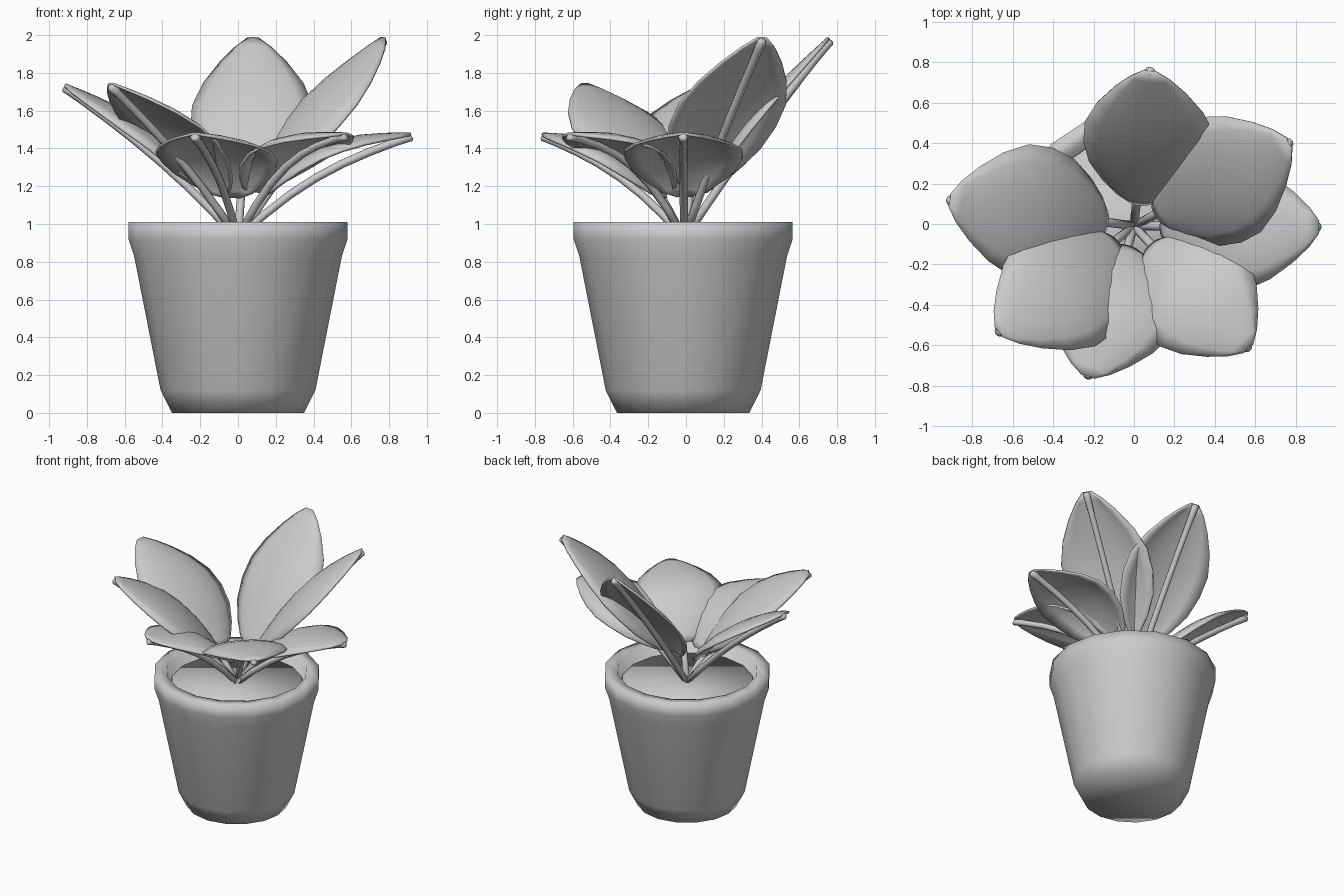
import bpy, math
from mathutils import Vector

cube = bpy.data.objects.get("Cube")
if cube:
    bpy.data.objects.remove(cube, do_unlink=True)

grey = bpy.data.materials.new("plain_grey")
grey.use_nodes = True
COLOUR = (0.6, 0.6, 0.6, 1)
grey.diffuse_color = COLOUR
grey.node_tree.nodes["Principled BSDF"].inputs["Base Color"].default_value = COLOUR


def loft(name, rows, closed=False, capped=False):
    """Skin rows of points into a smooth mesh object."""
    n = len(rows[0])
    verts = [p for row in rows for p in row]
    faces = []
    for i in range(len(rows) - 1):
        for j in range(n if closed else n - 1):
            k = (j + 1) % n
            faces.append((i * n + j, i * n + k, (i + 1) * n + k, (i + 1) * n + j))
    if capped:
        faces.append(tuple(reversed(range(n))))
        faces.append(tuple(range(len(verts) - n, len(verts))))
    mesh = bpy.data.meshes.new(name)
    mesh.from_pydata(verts, [], faces)
    mesh.shade_smooth()
    mesh.materials.append(grey)
    obj = bpy.data.objects.new(name, mesh)
    bpy.context.collection.objects.link(obj)
    return obj


def ring(centre, radius, u, v, sides):
    turns = [2 * math.pi * k / sides for k in range(sides)]
    return [centre + radius * (math.cos(a) * u + math.sin(a) * v) for a in turns]


X, Y, Z = Vector((1, 0, 0)), Vector((0, 1, 0)), Vector((0, 0, 1))
CENTRE = Vector((0, -0.015, 0))
BASE = Vector((0, -0.01, 0.92))


def lathe(name, profile, sides=16):
    rows = [ring(CENTRE + z * Z, r, X, Y, sides) for r, z in profile]
    return loft(name, rows, closed=True, capped=True)


# Pot with a straight rim, and the soil inside
lathe("pot", [(0.35, 0), (0.41, 0.12), (0.55, 0.83), (0.58, 0.92),
              (0.58, 1.01), (0.49, 1.01), (0.46, 0.9)])
lathe("soil", [(0.465, 0.9), (0.46, 0.93)])

# Half width of a blade against the fraction of the leaf length
WIDTHS = [(0.19, 0.04), (0.23, 0.12), (0.3, 0.2), (0.4, 0.28), (0.52, 0.32),
          (0.64, 0.32), (0.76, 0.265), (0.87, 0.18), (0.95, 0.1), (1.0, 0.03)]
COLUMNS = 8


def leaf(name, tip, arch, lift, scale=1.0, shift=0.0):
    tip = Vector(tip)
    reach = tip - BASE
    side = Vector((-reach.y, reach.x, 0)).normalized()
    normal = reach.cross(side).normalized()

    def spine(t):
        return BASE + reach * t + Z * arch * math.sin(math.pi * t ** 0.85)

    # Stem running under the blade up to a small knob at the tip
    stations = [0, 0.15, 0.3, 0.45, 0.6, 0.75, 0.88, 0.95, 0.99, 1.0]
    radii = [0.022] * 7 + [0.024, 0.026, 0.016]
    loft(name + "_stem", [ring(spine(t), r, side, normal, 8)
                          for t, r in zip(stations, radii)], closed=True, capped=True)

    # Domed blade, raised above the stem in the middle
    rows = []
    for t, half in WIDTHS:
        rise = 0.015 + lift * math.sin(math.pi * t)
        row = []
        for k in range(COLUMNS + 1):
            u = 2 * k / COLUMNS - 1
            across = half * scale * u + shift * math.sin(math.pi * t)
            drop = 0.2 * half * scale * abs(u) ** 2.5
            row.append(spine(t) + side * across + normal * (rise - drop))
        rows.append(row)
    blade = loft(name + "_blade", rows)
    shell = blade.modifiers.new("thickness", "SOLIDIFY")
    shell.thickness = 0.014
    shell.offset = 0


leaf("back_leaf", (0.08, 0.765, 1.975), 0.03, 0.06, 1.0, -0.03)
leaf("back_left_leaf", (0.775, 0.405, 1.975), 0.03, 0.08)
leaf("left_leaf", (0.92, -0.015, 1.465), 0.08, 0.12, 0.97)
leaf("front_left_leaf", (0.57, -0.62, 1.465), 0.14, 0.08, 0.95, -0.01)
leaf("front_leaf", (-0.23, -0.76, 1.465), 0.08, 0.11, 1.0, 0.01)
leaf("front_right_leaf", (-0.675, -0.54, 1.73), 0.05, 0.10, 1.0, 0.03)
leaf("right_leaf", (-0.92, 0.118, 1.725), 0.05, 0.09, 1.02)
